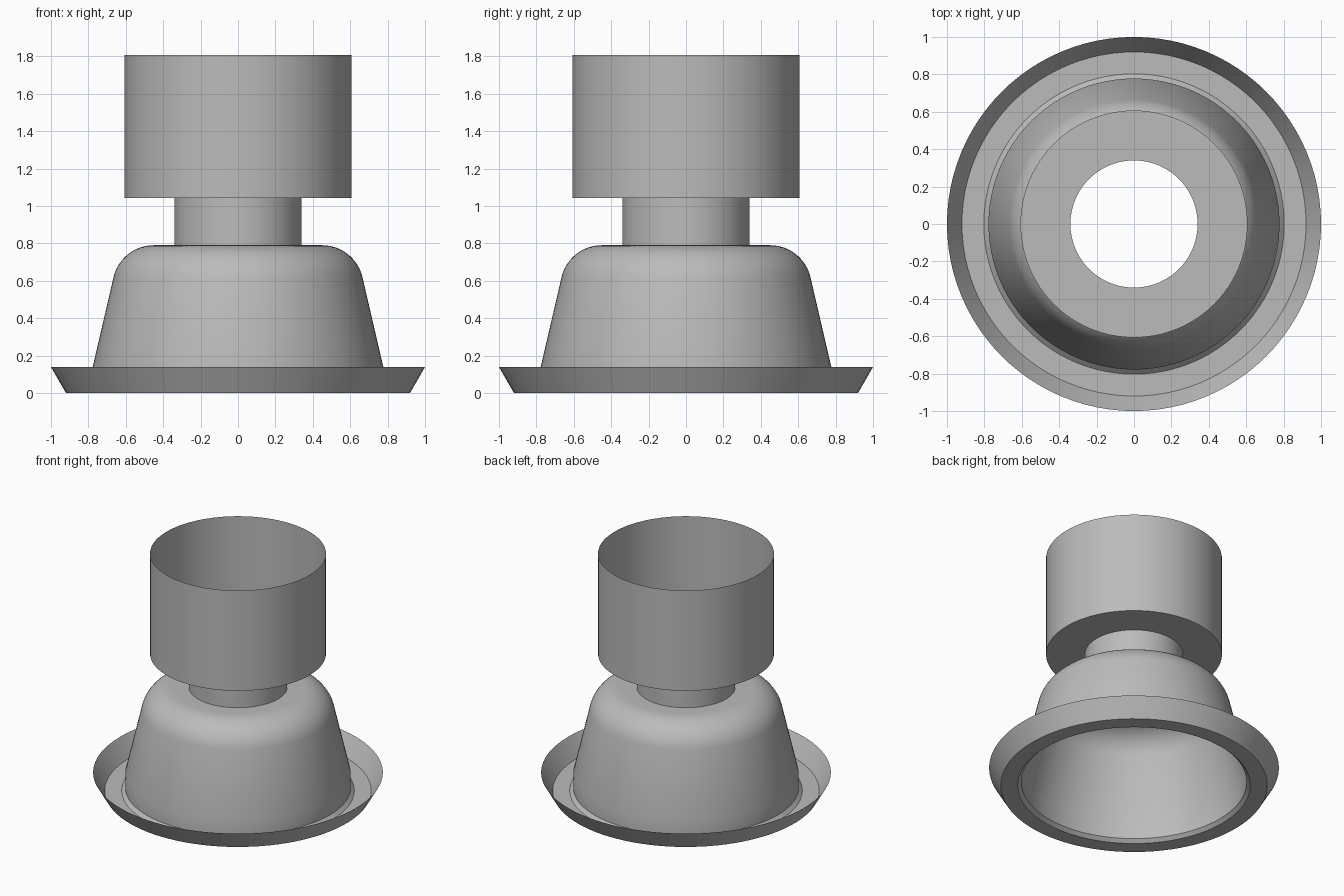
import bpy
import bmesh
from math import sin, cos, pi, radians

cube = bpy.data.objects.get("Cube")
if cube:
    bpy.data.objects.remove(cube, do_unlink=True)

SEGMENTS = 96

grey = bpy.data.materials.new("plain grey")
grey.use_nodes = True
GREY = (0.5, 0.5, 0.5, 1.0)
grey.diffuse_color = GREY
grey.node_tree.nodes["Principled BSDF"].inputs["Base Color"].default_value = GREY


def lathe(name, profile):
    """Turn a (radius, height) profile around z into an open thin shell."""
    bm = bmesh.new()
    rings = []
    for r, z in profile:
        angles = [2 * pi * i / SEGMENTS for i in range(SEGMENTS)]
        rings.append([bm.verts.new((r * cos(a), r * sin(a), z)) for a in angles])
    for low, high in zip(rings, rings[1:]):
        for i in range(SEGMENTS):
            j = (i + 1) % SEGMENTS
            bm.faces.new((low[i], low[j], high[j], high[i]))
    mesh = bpy.data.meshes.new(name)
    bm.to_mesh(mesh)
    bm.free()
    mesh.materials.append(grey)
    obj = bpy.data.objects.new(name, mesh)
    bpy.context.collection.objects.link(obj)
    bpy.ops.object.select_all(action="DESELECT")
    obj.select_set(True)
    bpy.context.view_layer.objects.active = obj
    bpy.ops.object.shade_smooth_by_angle(angle=radians(30))
    return obj


# Shared radii and heights
neck_r, cup_r, foot_r, lip_r = 0.34, 0.607, 0.778, 0.803
dome_top, cup_floor, cup_top = 0.79, 1.043, 1.807

# Flared dish with a flat ring floor
lathe("base_dish", [(1.0, 0.139), (0.92, 0), (lip_r, 0)])

# Dome: chamfered foot, short upright band, tapered wall, rounded shoulder
fillet, centre_r, taper = 0.22, 0.451, radians(13.5)
shoulder = []
for k in range(13):
    a = taper + (pi / 2 - taper) * k / 12
    shoulder.append((centre_r + fillet * cos(a), dome_top - fillet + fillet * sin(a)))
lathe("dome", [(lip_r, 0), (foot_r, 0.025), (foot_r, 0.135)]
      + shoulder + [(neck_r, dome_top)])

# Open neck tube
lathe("neck", [(neck_r, dome_top), (neck_r, cup_floor)])

# Open cup with a ring floor
lathe("cup", [(neck_r, cup_floor), (cup_r, cup_floor), (cup_r, cup_top)])
